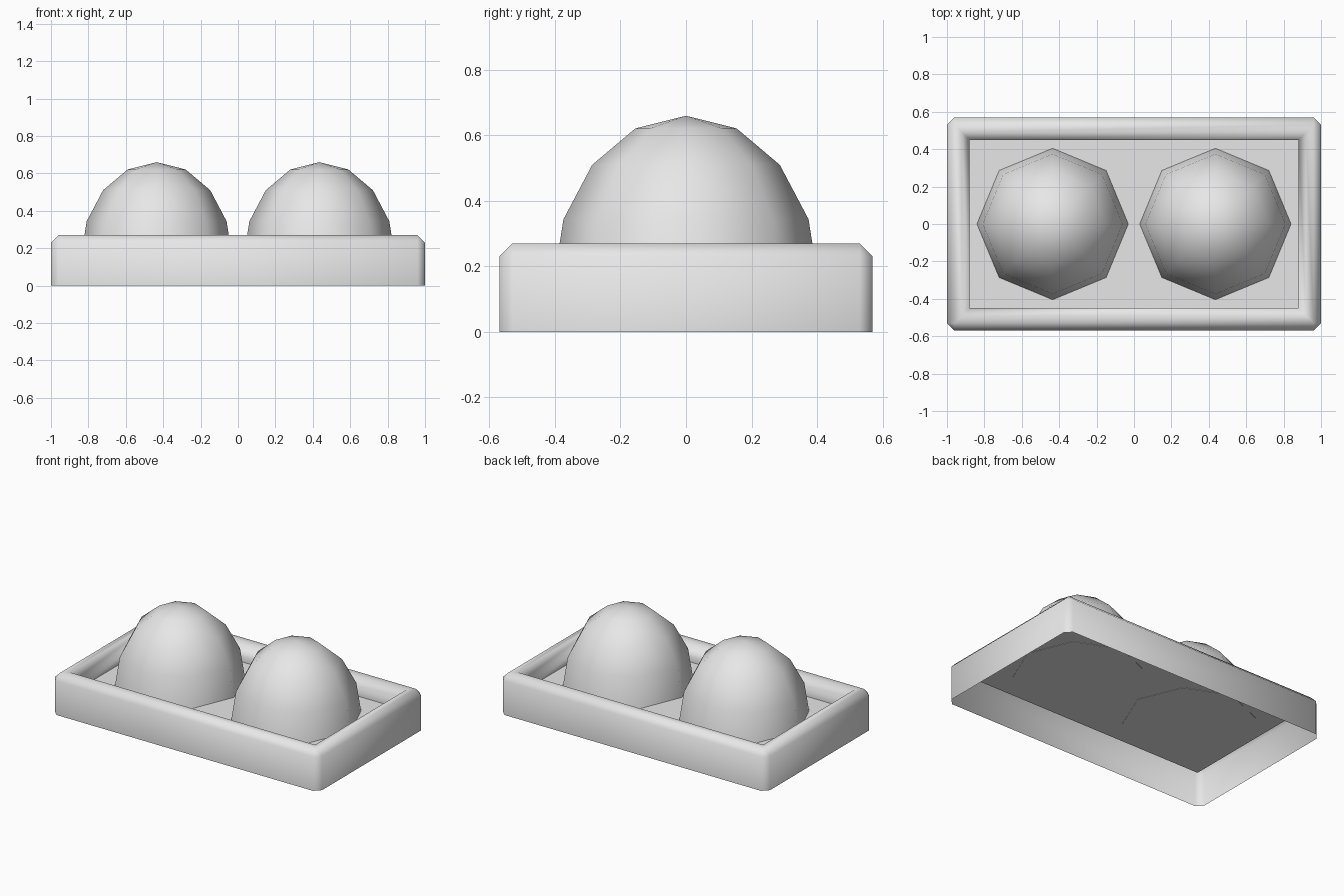
import bpy
import bmesh
import math

cube = bpy.data.objects.get("Cube")
if cube:
    bpy.data.objects.remove(cube)

grey = bpy.data.materials.new("plain_grey")
grey.use_nodes = True
colour = (0.8, 0.8, 0.8, 1)
grey.diffuse_color = colour
grey.node_tree.nodes["Principled BSDF"].inputs["Base Color"].default_value = colour

HALF_X, HALF_Y = 1.0, 0.57
FLOOR_Z, RIM_Z, BEVEL, RIM_WIDTH = 0.15, 0.27, 0.04, 0.12


def finish(bm, name):
    mesh = bpy.data.meshes.new(name)
    bmesh.ops.recalc_face_normals(bm, faces=bm.faces)
    bm.to_mesh(mesh)
    bm.free()
    obj = bpy.data.objects.new(name, mesh)
    bpy.context.collection.objects.link(obj)
    mesh.materials.append(grey)
    bpy.ops.object.select_all(action='DESELECT')
    obj.select_set(True)
    bpy.context.view_layer.objects.active = obj
    bpy.ops.object.shade_smooth_by_angle(angle=math.radians(60))
    return obj


def corner_ring(bm, inset, z, cut):
    """Rectangle with cut corners, always two points per corner."""
    x, y = HALF_X - inset, HALF_Y - inset
    ring = []
    for sx, sy in ((1, 1), (-1, 1), (-1, -1), (1, -1)):
        pair = [(sx * x, sy * (y - cut), z), (sx * (x - cut), sy * y, z)]
        ring += pair if sx * sy > 0 else pair[::-1]
    return [bm.verts.new(p) for p in ring]


# Tray: thin outer wall, bevelled rim and raised floor, open underneath
bm = bmesh.new()
profile = [(0, 0, BEVEL), (0, RIM_Z - BEVEL, BEVEL), (BEVEL, RIM_Z, 0),
           (RIM_WIDTH - BEVEL, RIM_Z, 0), (RIM_WIDTH, RIM_Z - BEVEL, 0),
           (RIM_WIDTH, FLOOR_Z, 0)]
rings = [corner_ring(bm, *p) for p in profile]
for low, high in zip(rings, rings[1:]):
    for i in range(8):
        j = (i + 1) % 8
        bm.faces.new((low[i], low[j], high[j], high[i]))
bm.faces.new(rings[-1])
bmesh.ops.remove_doubles(bm, verts=bm.verts, dist=0.0001)
bmesh.ops.dissolve_degenerate(bm, edges=bm.edges, dist=0.0001)
finish(bm, "tray")

# Two tall eight-sided domes resting on the floor
for side, x in (("left", 0.435), ("right", -0.435)):
    bm = bmesh.new()
    bmesh.ops.create_uvsphere(bm, u_segments=8, v_segments=8, radius=1)
    lower = [v for v in bm.verts if v.co.z < -0.01]
    bmesh.ops.delete(bm, geom=lower, context='VERTS')
    bmesh.ops.holes_fill(bm, edges=[e for e in bm.edges if e.is_boundary])
    bmesh.ops.scale(bm, vec=(0.405, 0.405, 0.512), verts=bm.verts)
    bmesh.ops.translate(bm, vec=(x, 0, FLOOR_Z - 0.002), verts=bm.verts)
    finish(bm, side + "_dome")
